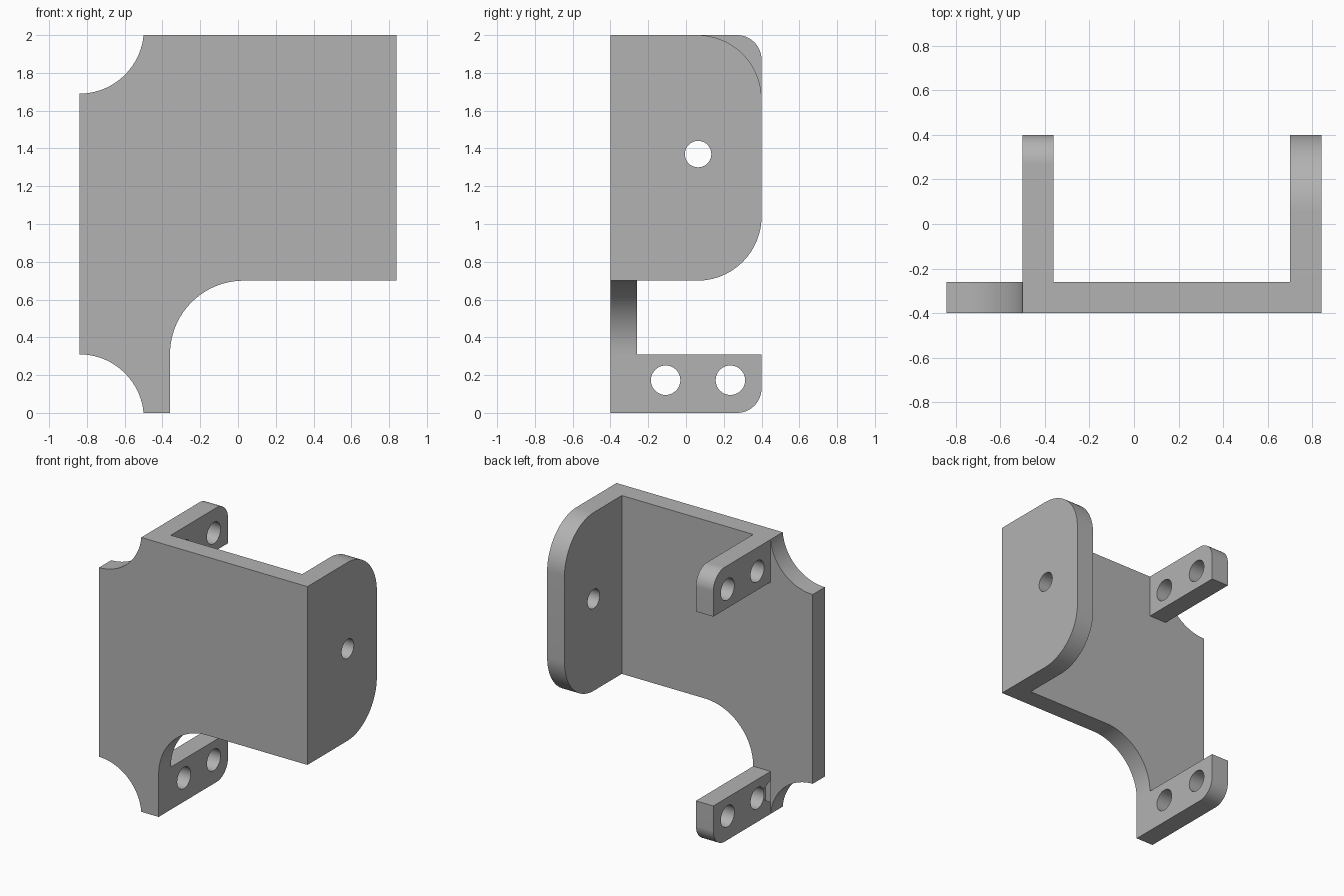
import bpy
import bmesh
from math import cos, sin, pi, asin

cube = bpy.data.objects.get("Cube")
if cube:
    bpy.data.objects.remove(cube, do_unlink=True)

T = 0.14                                  # wall thickness
LEFT, RIGHT, FRONT, BACK = -0.84, 0.84, -0.4, 0.4
TAB_X, TAB_H, TOP, PLATE_LOW = -0.5, 0.31, 2.0, 0.7

grey = bpy.data.materials.new("grey metal")
grey.use_nodes = True
colour = (0.45, 0.45, 0.45, 1)
grey.diffuse_color = colour
grey.node_tree.nodes["Principled BSDF"].inputs["Base Color"].default_value = colour


def arc(cx, cz, r, start, end, steps=24):
    return [(cx + r * cos(start + (end - start) * i / steps),
             cz + r * sin(start + (end - start) * i / steps)) for i in range(steps + 1)]


def prism(name, profile, axis, start, depth):
    """Extrude a flat profile (xz or yz) along the y or x axis."""
    bm = bmesh.new()
    place = (lambda u, v: (start, u, v)) if axis == "x" else (lambda u, v: (u, start, v))
    face = bm.faces.new([bm.verts.new(place(u, v)) for u, v in profile])
    new = bmesh.ops.extrude_face_region(bm, geom=[face])["geom"]
    move = (depth, 0, 0) if axis == "x" else (0, depth, 0)
    bmesh.ops.translate(bm, vec=move, verts=[g for g in new if isinstance(g, bmesh.types.BMVert)])
    bmesh.ops.recalc_face_normals(bm, faces=bm.faces)
    mesh = bpy.data.meshes.new(name)
    bm.to_mesh(mesh)
    bm.free()
    mesh.materials.append(grey)
    obj = bpy.data.objects.new(name, mesh)
    bpy.context.collection.objects.link(obj)
    return obj


def combine(target, other, operation):
    bpy.context.view_layer.objects.active = target
    mod = target.modifiers.new("combine", "BOOLEAN")
    mod.operation, mod.solver, mod.object = operation, "EXACT", other
    bpy.ops.object.modifier_apply(modifier=mod.name)
    bpy.data.objects.remove(other, do_unlink=True)


def drill(target, x, y, z, r):
    combine(target, prism("drill", arc(y, z, r, 0, 2 * pi, 40)[:-1], "x", x - T, 3 * T), "DIFFERENCE")


# Front plate with two scooped corners and a large inner fillet
scoop = ((TAB_X - LEFT) ** 2 + TAB_H ** 2) / (2 * TAB_H)
sweep = asin((TAB_X - LEFT) / scoop)
fillet = PLATE_LOW - TAB_H
low_scoop = arc(LEFT, TAB_H - scoop, scoop, pi / 2, pi / 2 - sweep)
high_scoop = [(x, TOP - z) for x, z in reversed(low_scoop)]
outline = low_scoop + [(TAB_X + T, 0)]
outline += arc(TAB_X + T + fillet, TAB_H, fillet, pi, pi / 2)
outline += [(RIGHT, PLATE_LOW), (RIGHT, TOP)] + high_scoop
bracket = prism("mounting_bracket", outline, "y", FRONT, T)

# Side flange with rounded rear corners and one hole
R = 0.34
flange = prism("side_flange", [(FRONT, PLATE_LOW)]
               + arc(BACK - R, PLATE_LOW + R, R, -pi / 2, 0)
               + arc(BACK - R, TOP - R, R, 0, pi / 2) + [(FRONT, TOP)], "x", RIGHT - T, T)
drill(flange, RIGHT - T, 0.064, 1.37, 0.07)
combine(bracket, flange, "UNION")

# Lower and upper tabs, mirrored in height, each with two holes
r = 0.13
tab_profile = [(FRONT, 0)] + arc(BACK - r, r, r, -pi / 2, 0) + [(BACK, TAB_H), (FRONT, TAB_H)]
for name, flip in (("lower_tab", False), ("upper_tab", True)):
    height = lambda z: TOP - z if flip else z
    tab = prism(name, [(y, height(z)) for y, z in tab_profile], "x", TAB_X, T)
    for y in (-0.108, 0.235):
        drill(tab, TAB_X, y, height(0.173), 0.078)
    combine(bracket, tab, "UNION")

# Smooth the curved walls, keep the corners crisp
bpy.ops.object.select_all(action="DESELECT")
bracket.select_set(True)
bpy.context.view_layer.objects.active = bracket
bpy.ops.object.shade_smooth_by_angle(angle=pi / 6)
